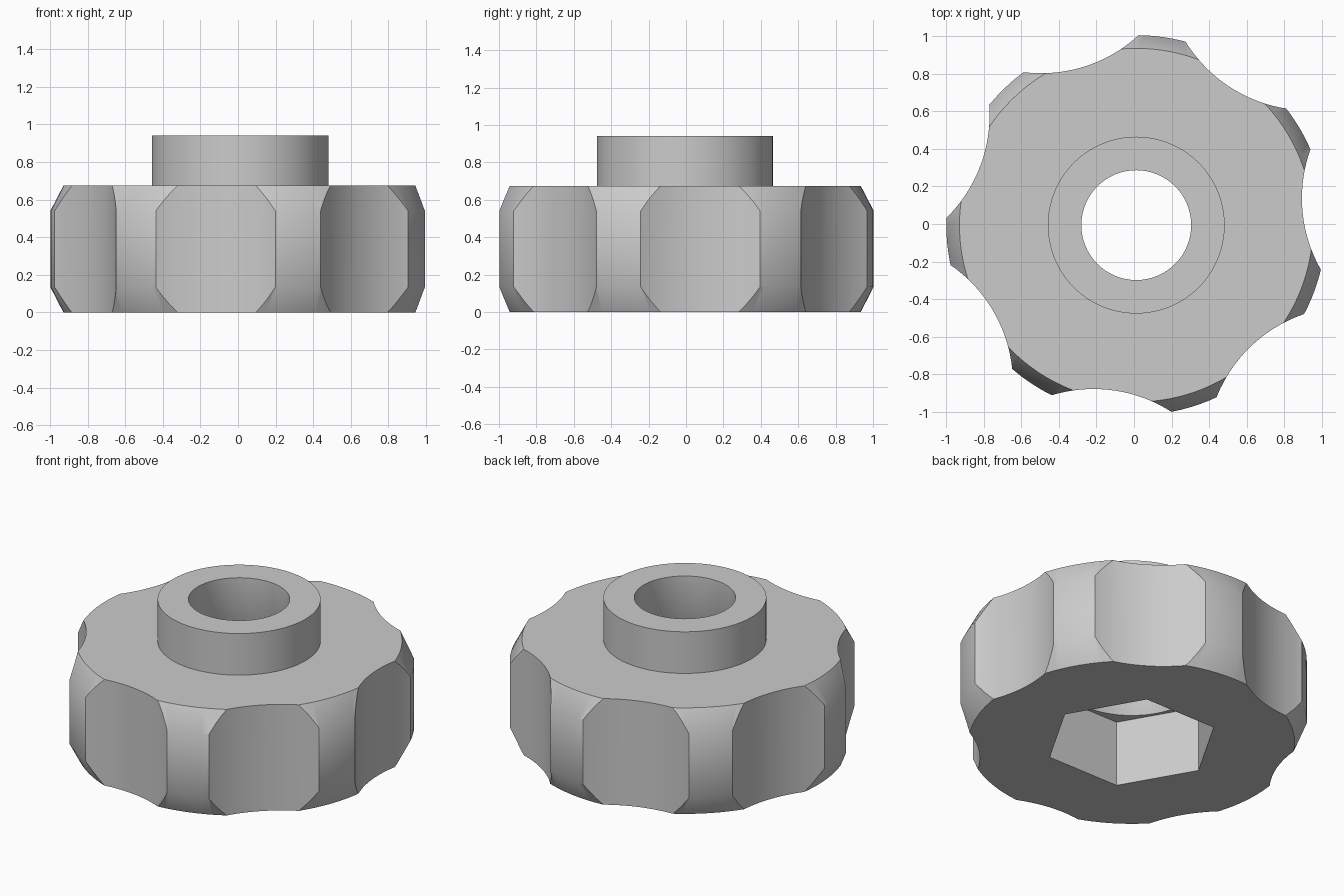
import bpy, bmesh, math

if "Cube" in bpy.data.objects:
    bpy.data.objects.remove(bpy.data.objects["Cube"])

CX, CY = 0.012, -0.006      # axis of the knob
LOBES = 7
FIRST_FLUTE = math.radians(56.4)


def lathe(name, profile, segments, x=CX, y=CY):
    """Closed solid of revolution; profile is (radius, z), first and last on the axis."""
    bm = bmesh.new()
    rings = []
    for r, z in profile:
        if r == 0:
            rings.append([bm.verts.new((x, y, z))])
        else:
            rings.append([bm.verts.new((x + r * math.cos(2 * math.pi * i / segments),
                                        y + r * math.sin(2 * math.pi * i / segments), z))
                          for i in range(segments)])
    for a, b in zip(rings, rings[1:]):
        if len(a) == 1:
            bm.faces.new(b)
        elif len(b) == 1:
            bm.faces.new(a)
        else:
            for i in range(segments):
                j = (i + 1) % segments
                bm.faces.new((a[i], a[j], b[j], b[i]))
    for ring in (rings[0], rings[-1]):
        bm.verts.remove(ring[0])
    bmesh.ops.recalc_face_normals(bm, faces=bm.faces)
    mesh = bpy.data.meshes.new(name)
    bm.to_mesh(mesh)
    bm.free()
    ob = bpy.data.objects.new(name, mesh)
    bpy.context.collection.objects.link(ob)
    return ob


def cut(target, cutter):
    mod = target.modifiers.new("cut", 'BOOLEAN')
    mod.operation = 'DIFFERENCE'
    mod.solver = 'EXACT'
    mod.object = cutter
    bpy.context.view_layer.objects.active = target
    bpy.ops.object.modifier_apply(modifier=mod.name)
    bpy.data.objects.remove(cutter)


# Chamfered grip disc with raised collar
knob = lathe("grip_knob", [(0, 0), (0.94, 0), (1.01, 0.135), (1.01, 0.54), (0.94, 0.675),
                           (0.47, 0.675), (0.47, 0.94), (0, 0.94)], 128)

# Finger flutes around the rim
flute_r, flute_min = 0.767, 0.887
for i in range(LOBES):
    a = FIRST_FLUTE + i * 2 * math.pi / LOBES
    d = flute_min + flute_r
    cut(knob, lathe("flute_cutter", [(0, -0.2), (flute_r, -0.2), (flute_r, 0.85), (0, 0.85)], 128,
                    CX + d * math.cos(a), CY + d * math.sin(a)))

# Hexagonal nut pocket underneath
cut(knob, lathe("nut_cutter", [(0, -0.2), (0.503, -0.2), (0.503, 0.42), (0, 0.42)], 6))

# Through bore, flared towards the nut pocket
cut(knob, lathe("bore_cutter", [(0, 0.3), (0.417, 0.3), (0.417, 0.42), (0.292, 0.67),
                                (0.292, 1.2), (0, 1.2)], 64))

# Plain grey finish
grey = bpy.data.materials.new("grey")
grey.diffuse_color = (0.6, 0.6, 0.6, 1)
grey.use_nodes = True
grey.node_tree.nodes["Principled BSDF"].inputs["Base Color"].default_value = grey.diffuse_color
knob.data.materials.clear()
knob.data.materials.append(grey)
for p in knob.data.polygons:
    p.material_index = 0

bpy.ops.object.select_all(action='DESELECT')
knob.select_set(True)
bpy.context.view_layer.objects.active = knob
bpy.ops.object.shade_smooth_by_angle(angle=math.radians(30))
